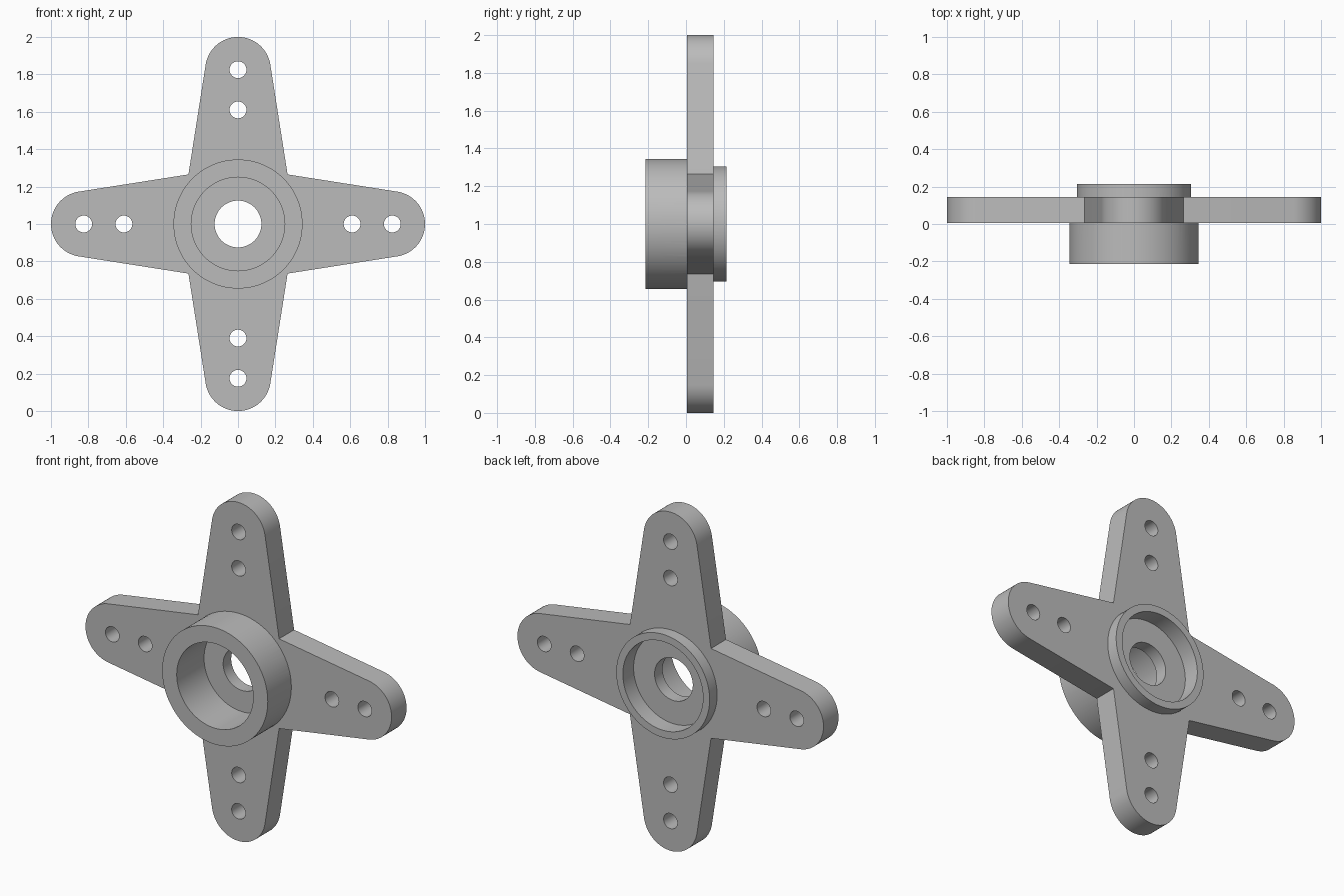
import bpy, bmesh
from math import pi, sin, cos, radians
from mathutils import Matrix, Vector

cube = bpy.data.objects.get("Cube")
if cube:
    bpy.data.objects.remove(cube)

grey = bpy.data.materials.new("plain grey")
grey.use_nodes = True
colour = (0.5, 0.5, 0.5, 1)
grey.diffuse_color = colour
grey.node_tree.nodes["Principled BSDF"].inputs["Base Color"].default_value = colour

CENTRE = Vector((0, 0, 1))
SEGMENTS = 96
PLATE_FRONT, PLATE_BACK = 0.005, 0.145


def arc(cx, radius, start, end, steps):
    """Points along an arc centred on the x axis."""
    angles = [start + (end - start) * i / steps for i in range(steps + 1)]
    return [(cx + radius * cos(a), radius * sin(a)) for a in angles]


def circle(cx, radius, steps):
    return arc(cx, radius, 0, 2 * pi, steps)[:-1]


def turn(points, quarter):
    """Rotate flat points by quarter turns."""
    c, s = round(cos(quarter * pi / 2)), round(sin(quarter * pi / 2))
    return [(c * x - s * y, s * x + c * y) for x, y in points]


def add_loop(curve, points):
    spline = curve.splines.new('POLY')
    spline.points.add(len(points) - 1)
    for p, (x, y) in zip(spline.points, points):
        p.co = (x, y, 0, 1)
    spline.use_cyclic_u = True


def finish(name, mesh):
    mesh.materials.clear()
    mesh.materials.append(grey)
    obj = bpy.data.objects.new(name, mesh)
    bpy.context.collection.objects.link(obj)
    return obj


# Cross plate: four tapered arms with round tips and two screw holes each
curve = bpy.data.curves.new("plate_outline", 'CURVE')
curve.dimensions = '2D'
curve.fill_mode = 'BOTH'
curve.extrude = (PLATE_BACK - PLATE_FRONT) / 2
tip_angle = radians(81)
arm = [(0.265, -0.265)] + arc(0.825, 0.175, -tip_angle, tip_angle, 32)
outline = []
for q in range(4):
    outline += turn(arm, q)
    for x in (0.61, 0.825):
        add_loop(curve, turn(circle(x, 0.045, 32), q))
add_loop(curve, outline)
add_loop(curve, circle(0, 0.285, SEGMENTS))

outline_obj = bpy.data.objects.new("plate_outline", curve)
bpy.context.collection.objects.link(outline_obj)
bpy.context.view_layer.update()
mesh = bpy.data.meshes.new_from_object(
    outline_obj.evaluated_get(bpy.context.evaluated_depsgraph_get()))
bpy.data.objects.remove(outline_obj)
mesh.transform(Matrix.Translation(CENTRE + Vector((0, (PLATE_FRONT + PLATE_BACK) / 2, 0)))
               @ Matrix.Rotation(pi / 2, 4, 'X'))
bm = bmesh.new()
bm.from_mesh(mesh)
bmesh.ops.remove_doubles(bm, verts=bm.verts, dist=0.0001)
bmesh.ops.recalc_face_normals(bm, faces=bm.faces)
bm.to_mesh(mesh)
bm.free()
plate = finish("four_arm_plate", mesh)

# Hub: turned (radius, y) section with front socket, bore and back recess
section = [(0.125, 0.04), (0.25, 0.04), (0.25, -0.215), (0.345, -0.215),
           (0.345, 0.05), (0.305, 0.05), (0.305, 0.215), (0.262, 0.215),
           (0.262, 0.115), (0.125, 0.115)]
bm = bmesh.new()
rings = []
for i in range(SEGMENTS):
    a = 2 * pi * i / SEGMENTS
    rings.append([bm.verts.new((r * cos(a), y, 1 + r * sin(a))) for r, y in section])
for i, ring in enumerate(rings):
    following = rings[(i + 1) % SEGMENTS]
    for j in range(len(section)):
        k = (j + 1) % len(section)
        bm.faces.new((ring[j], ring[k], following[k], following[j]))
bmesh.ops.recalc_face_normals(bm, faces=bm.faces)
mesh = bpy.data.meshes.new("hub")
bm.to_mesh(mesh)
bm.free()
hub = finish("hub", mesh)

# Merge the hub into the plate
union = plate.modifiers.new("join_hub", 'BOOLEAN')
union.operation = 'UNION'
union.solver = 'EXACT'
union.object = hub
bpy.ops.object.select_all(action='DESELECT')
plate.select_set(True)
bpy.context.view_layer.objects.active = plate
bpy.ops.object.modifier_apply(modifier=union.name)
bpy.data.objects.remove(hub)
bpy.ops.object.shade_smooth_by_angle(angle=radians(30))
